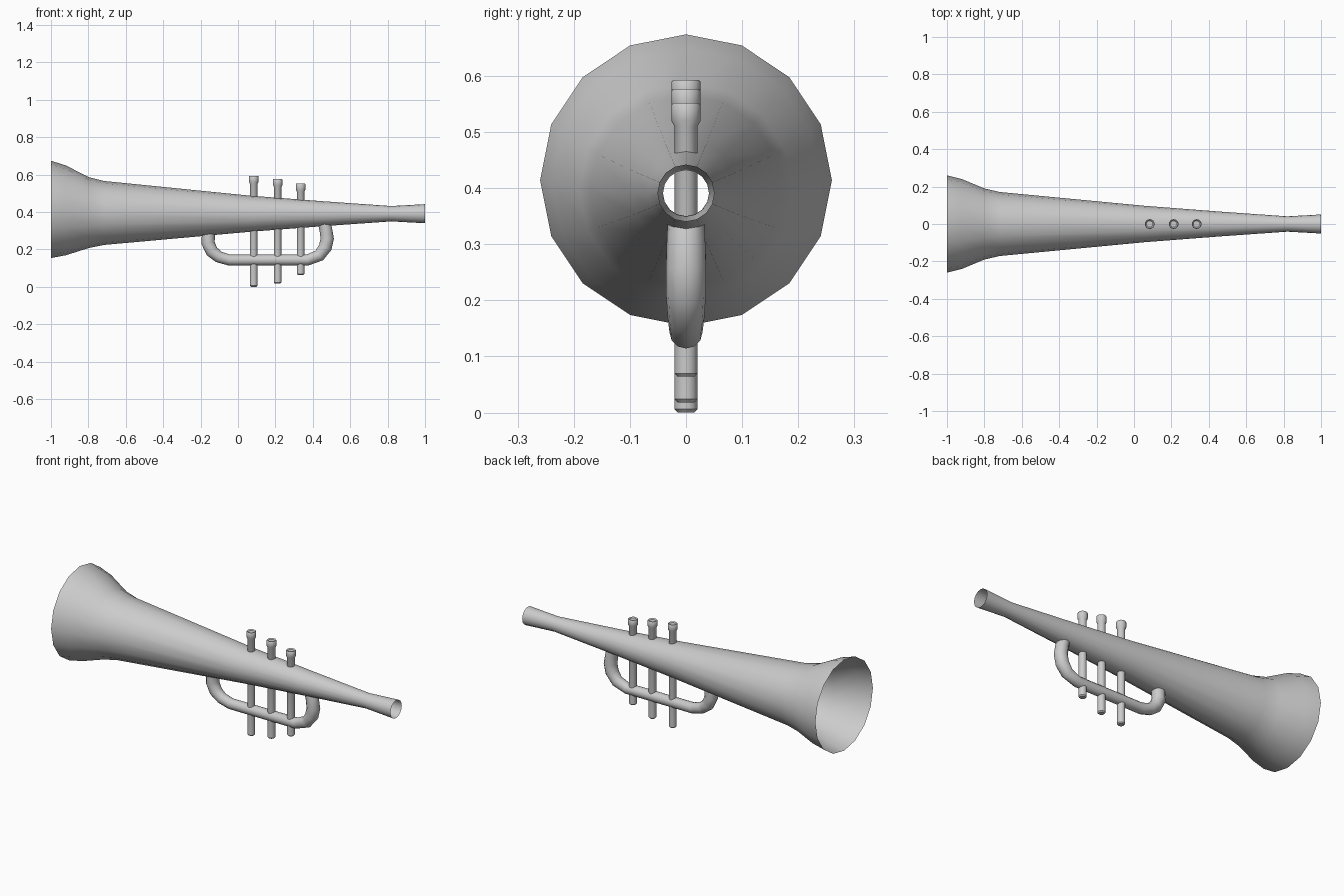
import bpy, bmesh, math
from mathutils import Vector

if "Cube" in bpy.data.objects:
    bpy.data.objects.remove(bpy.data.objects["Cube"])


def finish(obj, angle=40):
    bpy.ops.object.select_all(action='DESELECT')
    obj.select_set(True)
    bpy.context.view_layer.objects.active = obj
    bpy.ops.object.shade_smooth_by_angle(angle=math.radians(angle))


def loft(name, rings, axis, sides, cap=False):
    """Skin circles given as (centre, radius), perpendicular to axis 'x' or 'z'."""
    bm = bmesh.new()
    loops = []
    for centre, r in rings:
        loop = []
        for i in range(sides):
            a = 2 * math.pi * i / sides
            u, v = r * math.cos(a), r * math.sin(a)
            off = Vector((0, u, v)) if axis == 'x' else Vector((u, v, 0))
            loop.append(bm.verts.new(Vector(centre) + off))
        loops.append(loop)
    for a, b in zip(loops, loops[1:]):
        for i in range(sides):
            j = (i + 1) % sides
            bm.faces.new((a[i], a[j], b[j], b[i]))
    if cap:
        bm.faces.new(loops[0][::-1])
        bm.faces.new(loops[-1])
    me = bpy.data.meshes.new(name)
    bm.to_mesh(me)
    bm.free()
    obj = bpy.data.objects.new(name, me)
    bpy.context.collection.objects.link(obj)
    finish(obj)
    return obj


# Hollow horn body: bell, long taper, flared mouthpiece (x, centre z, radius)
body = [(-1, .414, .26), (-.92, .409, .24), (-.8, .397, .19), (-.717, .395, .171),
        (.06, .391, .097), (.45, .391, .067), (.82, .391, .041), (1, .391, .051)]
loft("horn_body", [((x, 0, z), r) for x, z, r in body], 'x', 16)

# Three valves with bevelled feet and capped buttons (x, bottom z, top z)
for n, (x, lo, hi) in enumerate([(.084, 0, .593), (.212, .018, .577), (.335, .064, .552)], 1):
    profile = [(lo, .015), (lo + .006, .0205), (hi - .042, .0205), (hi - .032, .026),
               (hi - .004, .026), (hi, .023), (hi - .005, .017)]
    loft(f"valve_{n}", [((x, 0, z), r) for z, r in profile], 'z', 16, cap=True)

# Bent tube hanging below the body (x, z, thickness factor)
path = [(-.15, .31, 1.15), (-.158, .28, 1.15), (-.16, .235, 1.15), (-.14, .19, 1.1),
        (-.103, .16, 1), (-.045, .143, .95), (.37, .143, .95), (.435, .168, 1.05),
        (.467, .212, 1.15), (.477, .258, 1.15), (.469, .31, 1.1), (.46, .34, 1.05)]
curve = bpy.data.curves.new("lower_tube", 'CURVE')
curve.dimensions = '3D'
curve.bevel_depth = .031
curve.bevel_resolution = 4
spline = curve.splines.new('POLY')
spline.points.add(len(path) - 1)
for p, (x, z, f) in zip(spline.points, path):
    p.co = (x, 0, z, 1)
    p.radius = f
tube = bpy.data.objects.new("lower_tube", curve)
bpy.context.collection.objects.link(tube)
bpy.ops.object.select_all(action='DESELECT')
tube.select_set(True)
bpy.context.view_layer.objects.active = tube
bpy.ops.object.convert(target='MESH')
finish(bpy.context.view_layer.objects.active)
